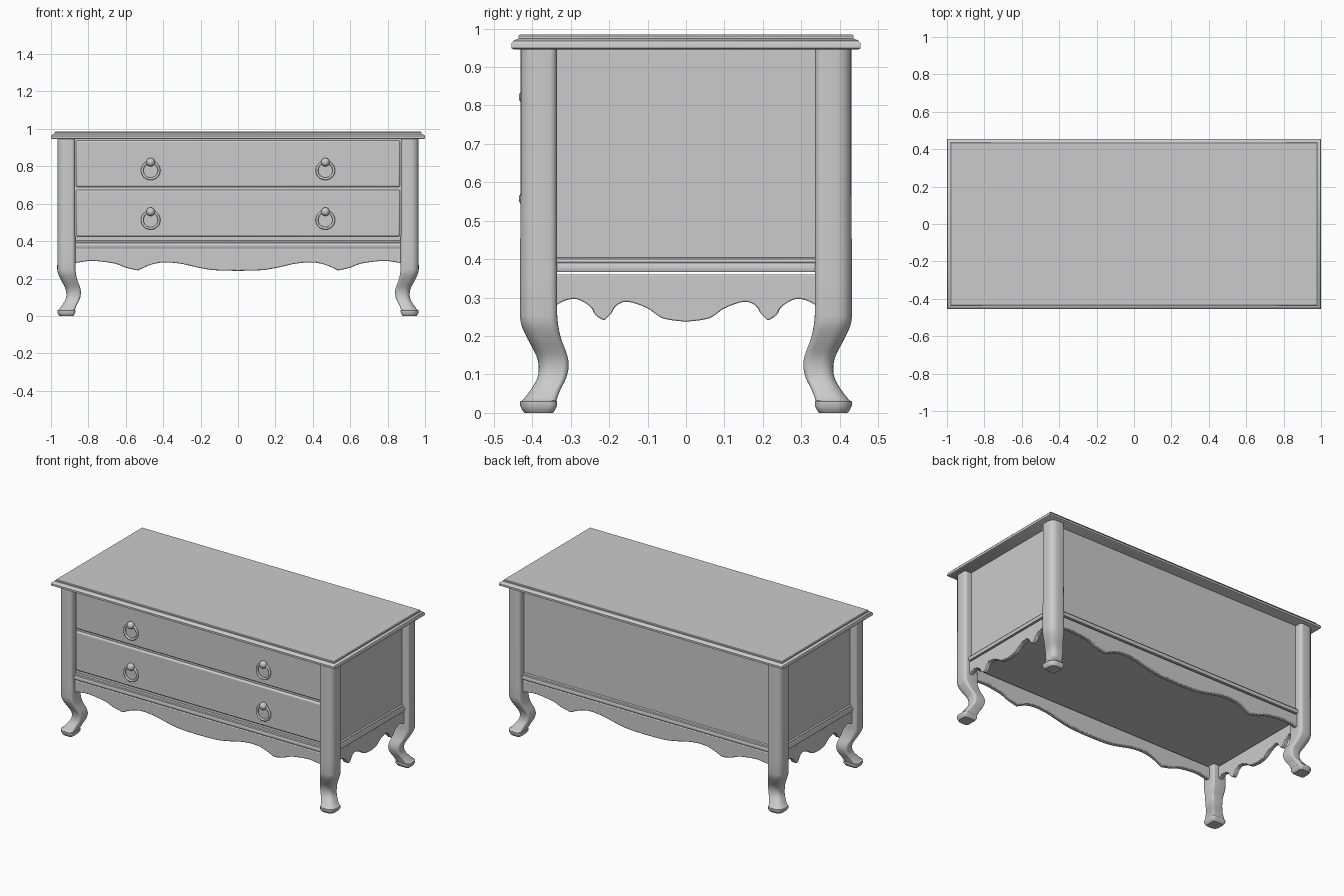
import bpy, bmesh
from math import sin, cos, pi, radians

if "Cube" in bpy.data.objects:
    bpy.data.objects.remove(bpy.data.objects["Cube"])


def make(name, loops, smooth=35, bevel=0):
    """Loft closed loops of points into a capped solid."""
    bm = bmesh.new()
    rows = [[bm.verts.new(p) for p in loop] for loop in loops]
    n = len(rows[0])
    for a, b in zip(rows, rows[1:]):
        for i in range(n):
            j = (i + 1) % n
            bm.faces.new((a[i], a[j], b[j], b[i]))
    bm.faces.new(rows[0])
    bm.faces.new(rows[-1])
    bmesh.ops.recalc_face_normals(bm, faces=bm.faces)
    me = bpy.data.meshes.new(name)
    bm.to_mesh(me)
    bm.free()
    ob = bpy.data.objects.new(name, me)
    bpy.context.collection.objects.link(ob)
    if bevel:
        mod = ob.modifiers.new("bevel", 'BEVEL')
        mod.width, mod.segments, mod.limit_method = bevel, 2, 'ANGLE'
        mod.angle_limit = radians(50)
    smooth_object(ob, smooth)
    return ob


def smooth_object(ob, angle=35):
    bpy.ops.object.select_all(action='DESELECT')
    ob.select_set(True)
    bpy.context.view_layer.objects.active = ob
    bpy.ops.object.shade_smooth_by_angle(angle=radians(angle))


def rect_loft(name, steps, cy=0, bevel=0):
    return make(name, [[(-x, cy - y, z), (x, cy - y, z), (x, cy + y, z), (-x, cy + y, z)]
                       for x, y, z in steps], bevel=bevel)


def spline(pts, n=5):
    """Catmull-Rom samples through 2D points."""
    p = [pts[0]] + pts + [pts[-1]]
    out = []
    for i in range(1, len(p) - 2):
        for k in range(n):
            t = k / n
            out.append(tuple(0.5 * (2 * b + (c - a) * t + (2 * a - 5 * b + 4 * c - d) * t * t
                                    + (3 * b - a - 3 * c + d) * t ** 3)
                             for a, b, c, d in zip(p[i - 1], p[i], p[i + 1], p[i + 2])))
    return out + [pts[-1]]


# Moulded top
rect_loft("top", [(0.992, 0.447, 0.945), (1.0, 0.454, 0.949), (1.0, 0.454, 0.961),
                  (0.996, 0.449, 0.968), (0.986, 0.441, 0.972), (0.982, 0.436, 0.974),
                  (0.982, 0.436, 0.981), (0.978, 0.432, 0.985)])

# Body box and the moulding round its foot
rect_loft("body", [(0.92, 0.386, 0.367), (0.92, 0.386, 0.947)])
rect_loft("base_moulding", [(0.938, 0.404, 0.366), (0.941, 0.407, 0.371), (0.941, 0.407, 0.382),
                            (0.937, 0.403, 0.39), (0.93, 0.396, 0.393), (0.928, 0.394, 0.40),
                            (0.92, 0.386, 0.404)])

# Drawers with ring pulls
for row, z in (("lower", 0.425), ("upper", 0.69)):
    rect_loft(row + "_drawer", [(0.866, 0.012, z), (0.866, 0.012, z + 0.248)], cy=-0.39, bevel=0.008)
    for side, x in (("left", -0.467), ("right", 0.467)):
        zc = z + 0.088
        bpy.ops.mesh.primitive_torus_add(major_radius=0.045, minor_radius=0.007, major_segments=32,
                                         minor_segments=10, location=(x, -0.411, zc),
                                         rotation=(pi / 2, 0, 0))
        ring = bpy.context.object
        ring.name = f"{row}_{side}_ring"
        smooth_object(ring, 60)
        bpy.ops.mesh.primitive_uv_sphere_add(segments=20, ring_count=12, radius=0.023,
                                             location=(x, -0.412, zc + 0.044))
        knob = bpy.context.object
        knob.name = f"{row}_{side}_knob"
        smooth_object(knob, 60)


# Scalloped aprons on all four sides
def apron(name, inner, outer, place):
    half = spline(inner)[:-1] + spline(outer)
    edge = [(-u, z) for u, z in half[:0:-1]] + half
    make(name, [[place(u, 0, z), place(u, 0, 0.36), place(u, 0.028, 0.36), place(u, 0.028, z)]
                for u, z in edge], bevel=0.005)


long_in = [(0, 0.241), (0.13, 0.245), (0.22, 0.26), (0.31, 0.28), (0.40, 0.286), (0.47, 0.272), (0.535, 0.243)]
long_out = [(0.535, 0.243), (0.60, 0.258), (0.66, 0.28), (0.77, 0.294), (0.84, 0.288), (0.90, 0.275)]
short_in = [(0, 0.237), (0.06, 0.246), (0.10, 0.272), (0.15, 0.289), (0.18, 0.28), (0.195, 0.258), (0.213, 0.24)]
short_out = [(0.213, 0.24), (0.235, 0.254), (0.25, 0.277), (0.285, 0.296), (0.32, 0.29), (0.36, 0.265)]
for name, s in (("front", -1), ("back", 1)):
    apron(name + "_apron", long_in, long_out, lambda u, d, z: (u, s * (0.400 - d), z))
for name, s in (("left", -1), ("right", 1)):
    apron(name + "_apron", short_in, short_out, lambda u, d, z: (s * (0.934 - d), u, z))

# Cabriole legs: rounded-square section swept along an S path (z, diagonal inset, half width)
path = spline([(0.25, 0.0, 0.0485), (0.225, 0.004, 0.0475), (0.19, 0.016, 0.0435), (0.15, 0.034, 0.0405),
               (0.12, 0.039, 0.039), (0.09, 0.034, 0.0375), (0.06, 0.018, 0.0385), (0.032, 0.002, 0.044)], 3)
path = [(0.947, 0, 0.0475), (0.6, 0, 0.0475), (0.35, 0, 0.048)] + path
path += [(0.03, 0, 0.048), (0.018, 0, 0.048), (0.006, 0, 0.042), (0.0, 0, 0.037)]


def section(h):
    pts = []
    for i, (sx, sy, r) in enumerate(((1, 1, 0.85), (-1, 1, 0.4), (-1, -1, 0.25), (1, -1, 0.4))):
        r *= h
        for k in range(6):
            a = (i + k / 5) * pi / 2
            pts.append((sx * (h - r) + r * cos(a), sy * (h - r) + r * sin(a)))
    return pts


for fb, sy in (("front", -1), ("back", 1)):
    for lr, sx in (("left", -1), ("right", 1)):
        make(f"{fb}_{lr}_leg", [[(sx * (0.918 - d + u), sy * (0.3835 - d + v), z) for u, v in section(h)]
                                for z, d, h in path])
